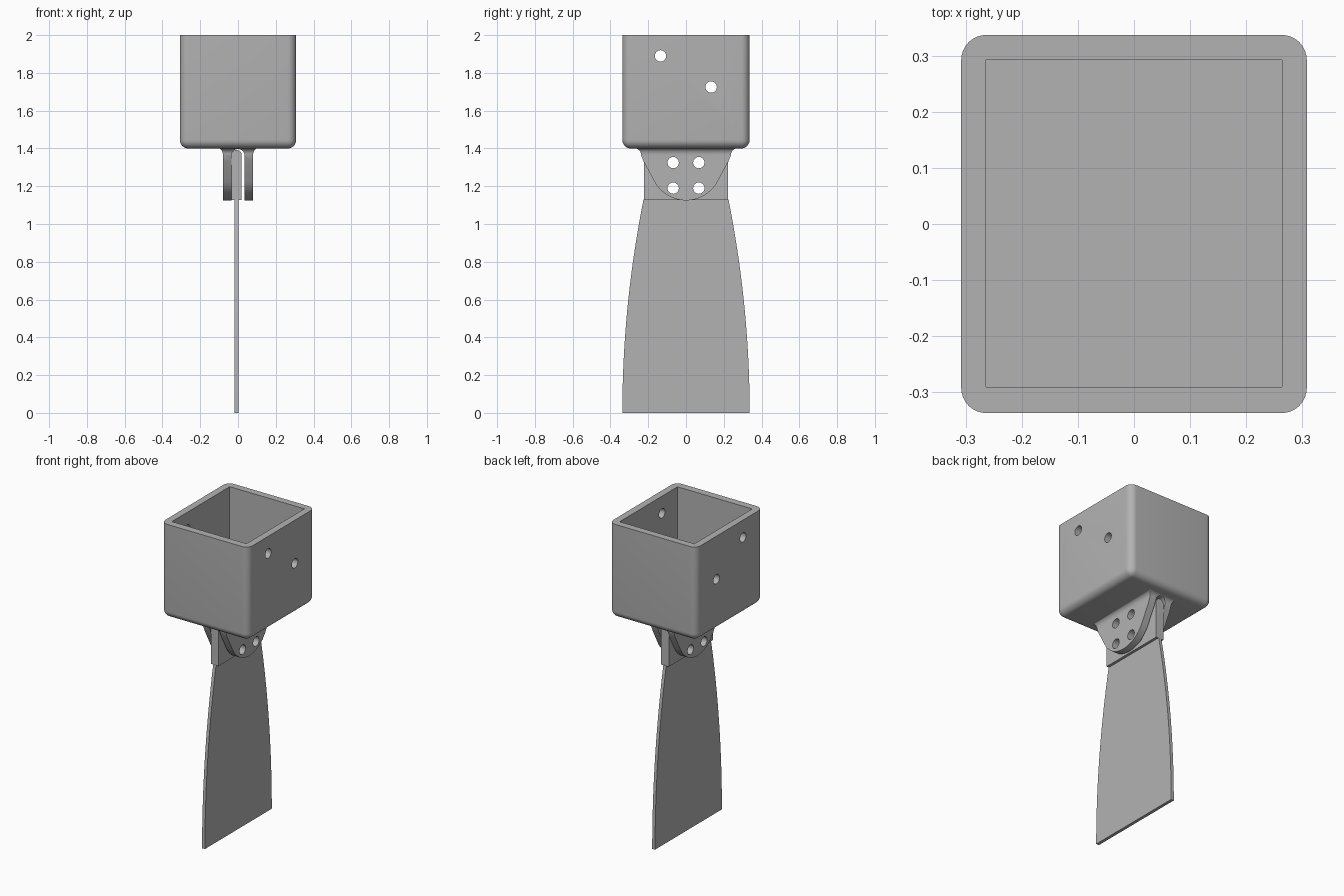
import bpy, bmesh
from math import sin, cos, pi, radians
from mathutils import Matrix, Vector

cube = bpy.data.objects.get("Cube")
if cube:
    bpy.data.objects.remove(cube)

grey = bpy.data.materials.new("plain_grey")
grey.use_nodes = True
grey.diffuse_color = (0.45, 0.45, 0.45, 1)
grey.node_tree.nodes["Principled BSDF"].inputs["Base Color"].default_value = (0.45, 0.45, 0.45, 1)


def finish(name, bm):
    bmesh.ops.recalc_face_normals(bm, faces=bm.faces)
    mesh = bpy.data.meshes.new(name)
    bm.to_mesh(mesh)
    bm.free()
    mesh.materials.append(grey)
    obj = bpy.data.objects.new(name, mesh)
    bpy.context.collection.objects.link(obj)
    return obj


def block(bm, size, centre):
    m = Matrix.Translation(centre) @ Matrix.Diagonal((*size, 1))
    return bmesh.ops.create_cube(bm, size=1, matrix=m)["verts"]


def prism(name, points, axis):
    """Extrude an outline (list of 3D points) along a vector."""
    bm = bmesh.new()
    face = bm.faces.new([bm.verts.new(p) for p in points])
    extruded = bmesh.ops.extrude_face_region(bm, geom=[face])["geom"]
    bmesh.ops.translate(bm, vec=axis, verts=[g for g in extruded if isinstance(g, bmesh.types.BMVert)])
    return finish(name, bm)


def holes(name, places, radius, length):
    """Round cutters running along x."""
    bm = bmesh.new()
    for y, z in places:
        m = Matrix.Translation((0, y, z)) @ Matrix.Rotation(pi / 2, 4, "Y")
        bmesh.ops.create_cone(bm, cap_ends=True, segments=32, radius1=radius,
                              radius2=radius, depth=length, matrix=m)
    return finish(name, bm)


def activate(obj):
    bpy.ops.object.select_all(action="DESELECT")
    obj.select_set(True)
    bpy.context.view_layer.objects.active = obj


def cut(obj, cutter):
    cutter.hide_render = True
    activate(obj)
    mod = obj.modifiers.new("cut", "BOOLEAN")
    mod.operation = "DIFFERENCE"
    mod.solver = "EXACT"
    mod.object = cutter
    bpy.ops.object.modifier_apply(modifier=mod.name)


def arched(half, x, bottom, top):
    """Upright outline in xz with a half-round top, at the front end."""
    arc = [(x + half * cos(pi * i / 16), top - half + half * sin(pi * i / 16)) for i in range(17)]
    return [(x + half, bottom)] + arc + [(x - half, bottom)]


# Open socket box with rounded upright and lower edges
bm = bmesh.new()
block(bm, (0.616, 0.674, 0.6), (0, 0, 1.7))
rounded = [e for e in bm.edges if any(v.co.z < 1.5 for v in e.verts)]
bmesh.ops.bevel(bm, geom=rounded, offset=0.045, segments=8, profile=0.5, affect="EDGES")
socket = finish("socket_box", bm)
bm = bmesh.new()
block(bm, (0.527, 0.583, 0.8), (0, 0.001, 1.845))
cavity = finish("cavity_cutter", bm)
wall_holes = holes("wall_hole_cutter", [(-0.135, 1.89), (0.133, 1.725)], 0.03, 1)
cut(socket, cavity)
cut(socket, wall_holes)

# Clevis bracket: stacked rectangles (half x, half y, z), rounded below, flared above
levels = []
for i in range(1, 19):
    a = radians(62) * i / 18
    levels.append((0.08, 0.19 * sin(a), 1.315 - 0.19 * cos(a)))
levels.append((0.08, 0.224, 1.33))
for i in range(9):
    a = pi / 2 * i / 8
    levels.append((0.08 + 0.025 * (1 - cos(a)), 0.238 + 0.032 * (1 - cos(a)), 1.365 + 0.036 * sin(a)))
levels.append((0.105, 0.27, 1.41))
bm = bmesh.new()
rings = [[bm.verts.new((sx * hx, sy * hy, z)) for sx, sy in ((-1, -1), (1, -1), (1, 1), (-1, 1))]
         for hx, hy, z in levels]
for low, high in zip(rings, rings[1:]):
    for i in range(4):
        j = (i + 1) % 4
        bm.faces.new((low[i], low[j], high[j], high[i]))
bm.faces.new(rings[0])
bm.faces.new(rings[-1])
bracket = finish("clevis_bracket", bm)
slot = prism("slot_cutter", [(x, -0.5, z) for x, z in arched(0.035, 0, 1, 1.397)], Vector((0, 1, 0)))
bolt_holes = holes("bolt_hole_cutter", [(y, z) for y in (-0.068, 0.068) for z in (1.19, 1.325)], 0.03, 1)
cut(bracket, slot)
cut(bracket, bolt_holes)

# Thick tang with a rounded top, sitting against one side of the slot
tang = prism("blade_tang", [(x, -0.223, z) for x, z in arched(0.027, -0.0075, 1.128, 1.392)],
             Vector((0, 0.446, 0)))
cut(tang, bolt_holes)

# Thin blade widening in a smooth curve towards the tip
edge = [(0.337 - 0.112 * (t / 20) ** 2, 1.13 * t / 20) for t in range(21)]
outline = edge + [(-y, z) for y, z in reversed(edge)]
blade = prism("blade", [(-0.0175, y, z) for y, z in outline], Vector((0.02, 0, 0)))

for cutter in (cavity, wall_holes, slot, bolt_holes):
    bpy.data.objects.remove(cutter)
for part in (socket, bracket, tang, blade):
    activate(part)
    bpy.ops.object.shade_smooth_by_angle(angle=radians(30))
